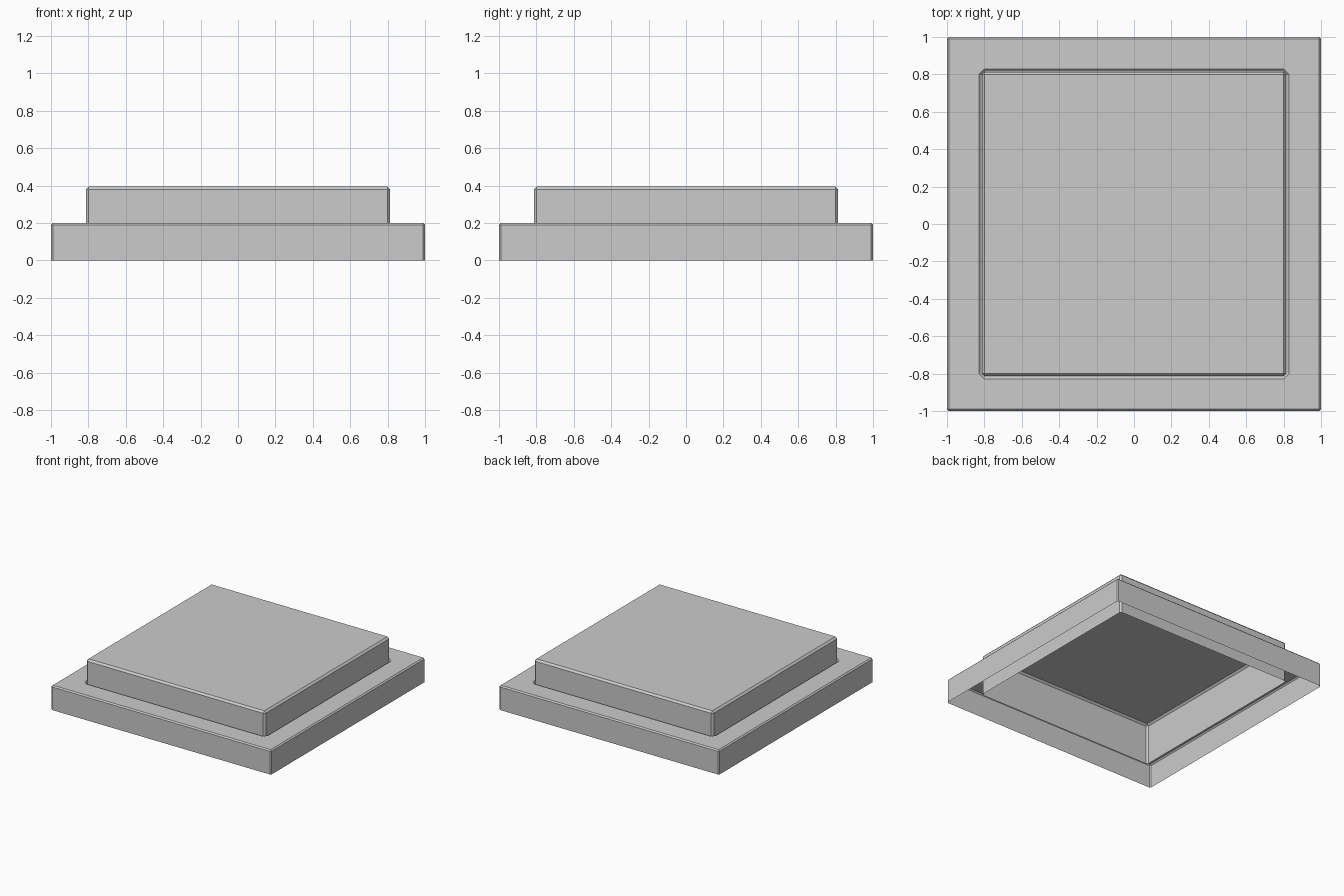
import bpy
import bmesh

if "Cube" in bpy.data.objects:
    bpy.data.objects.remove(bpy.data.objects["Cube"])


def loop(bm, half, cut, z):
    """Square ring of eight points with its corners cut off."""
    k = half - cut
    pts = [(half, -k), (half, k), (k, half), (-k, half),
           (-half, k), (-half, -k), (-k, -half), (k, -half)]
    return [bm.verts.new((x, y, z)) for x, y in pts]


def stepped_shell(name, profile, cap):
    """Join square rings (half width, corner cut, height) into an open shell."""
    bm = bmesh.new()
    rings = [loop(bm, *p) for p in profile]
    for a, b in zip(rings, rings[1:]):
        for i in range(8):
            j = (i + 1) % 8
            bm.faces.new((a[i], a[j], b[j], b[i]))
    if cap:
        bm.faces.new(rings[-1])
    # zero corner cuts collapse into sharp corners
    bmesh.ops.remove_doubles(bm, verts=bm.verts[:], dist=1e-5)
    mesh = bpy.data.meshes.new(name)
    bm.to_mesh(mesh)
    bm.free()
    obj = bpy.data.objects.new(name, mesh)
    bpy.context.collection.objects.link(obj)
    return obj


# Lower frame: thin outer wall, bevelled rim, flat ledge, bevel into the opening
stepped_shell("base_frame", [
    (1.0, 0.01, 0.0),
    (1.0, 0.01, 0.19),
    (0.99, 0.0, 0.20),
    (0.83, 0.03, 0.20),
    (0.815, 0.02, 0.185),
], cap=False)

# Raised panel: walls reach down through the opening, bevelled top, hollow below
stepped_shell("raised_panel", [
    (0.814, 0.015, 0.055),
    (0.814, 0.015, 0.38),
    (0.799, 0.0, 0.395),
], cap=True)
